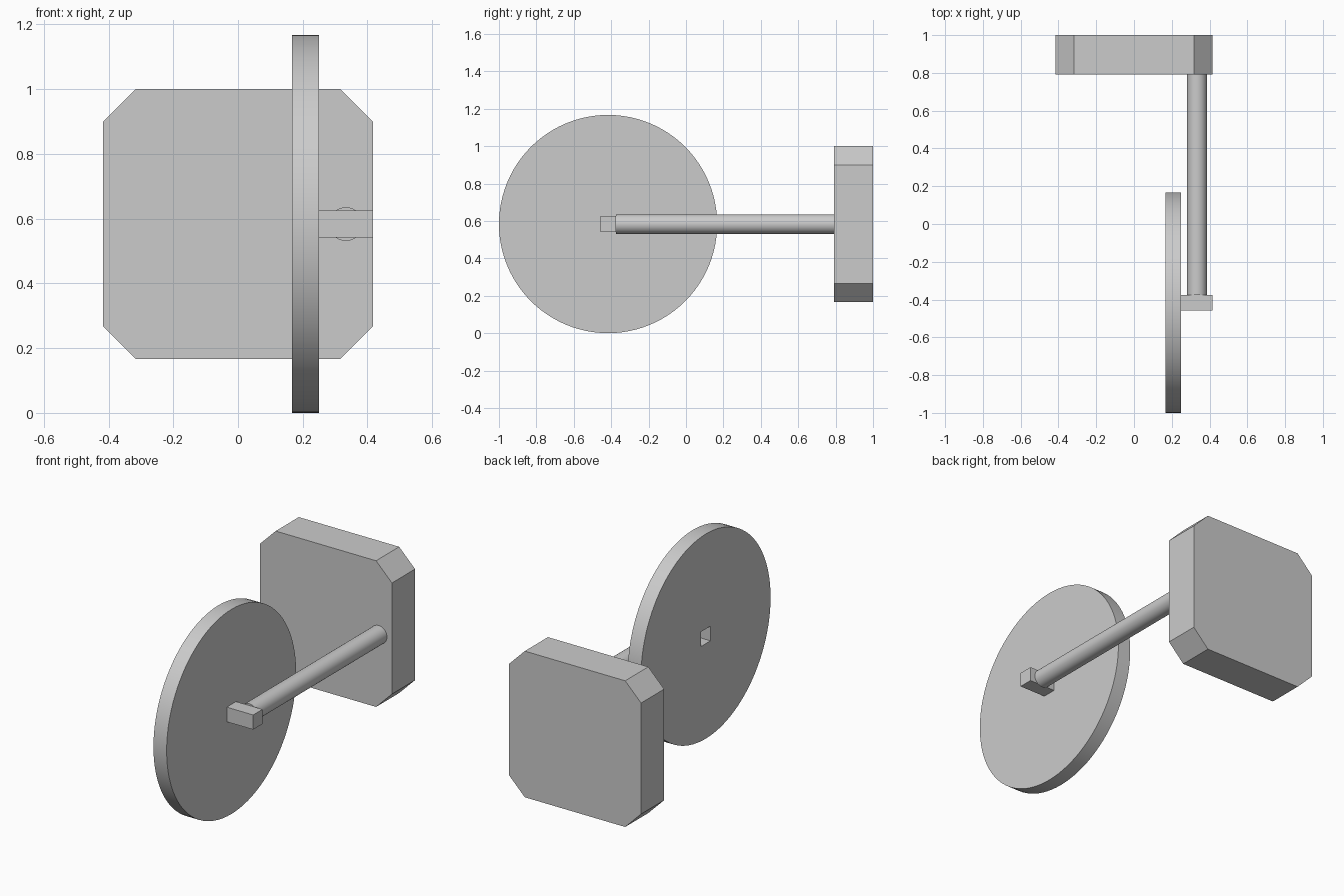
import bpy
import bmesh
from math import pi, radians
from mathutils import Matrix

default = bpy.data.objects.get("Cube")
if default:
    bpy.data.objects.remove(default, do_unlink=True)

U = 1 / 12          # base unit of the design
AXLE_Z = 7 * U      # height shared by every part


def finish(name, bm, smooth=False):
    bmesh.ops.recalc_face_normals(bm, faces=bm.faces[:])
    mesh = bpy.data.meshes.new(name)
    bm.to_mesh(mesh)
    bm.free()
    obj = bpy.data.objects.new(name, mesh)
    bpy.context.collection.objects.link(obj)
    if smooth:
        shade(obj)
    return obj


def shade(obj):
    bpy.ops.object.select_all(action='DESELECT')
    obj.select_set(True)
    bpy.context.view_layer.objects.active = obj
    bpy.ops.object.shade_smooth_by_angle(angle=radians(30))


def box(name, size, center, corner_cut=0):
    """Box whose four edges along y can be chamfered."""
    bm = bmesh.new()
    bmesh.ops.create_cube(bm, size=1)
    bmesh.ops.scale(bm, vec=size, verts=bm.verts)
    if corner_cut:
        edges = [e for e in bm.edges
                 if abs(e.verts[0].co.y - e.verts[1].co.y) > size[1] / 2]
        bmesh.ops.bevel(bm, geom=edges, offset=corner_cut, segments=1,
                        affect='EDGES')
    bmesh.ops.translate(bm, vec=center, verts=bm.verts)
    return finish(name, bm)


def cylinder(name, radius, length, center, axis, sides):
    bm = bmesh.new()
    turn = Matrix.Rotation(pi / 2, 4, 'Y' if axis == 'X' else 'X')
    bmesh.ops.create_cone(bm, cap_ends=True, segments=sides, radius1=radius,
                          radius2=radius, depth=length,
                          matrix=Matrix.Translation(center) @ turn)
    return finish(name, bm, smooth=True)


# Thick back plate with cut corners
box("back_plate", (10 * U, 2.5 * U, 10 * U), (0, 1 - 1.25 * U, AXLE_Z),
    corner_cut=0.1)

# Round rod from the plate to the axle block
rod_start, rod_end = -4.5 * U, 9.5 * U
cylinder("connecting_rod", 0.052, rod_end - rod_start,
         (4 * U, (rod_start + rod_end) / 2, AXLE_Z), 'Y', 48)

# Square axle block beside the wheel
box("axle_block", (2 * U, U, U), (4 * U, -5 * U, AXLE_Z))

# Wheel disc with a square socket at its centre
wheel_center = (2.5 * U, -5 * U, AXLE_Z)
wheel = cylinder("wheel_disc", 7 * U, U, wheel_center, 'X', 96)
cutter = box("socket_cutter", (3 * U, U, U), wheel_center)
cutter.hide_render = True
socket = wheel.modifiers.new("socket", 'BOOLEAN')
socket.operation = 'DIFFERENCE'
socket.solver = 'EXACT'
socket.object = cutter
bpy.context.view_layer.objects.active = wheel
bpy.ops.object.modifier_apply(modifier=socket.name)
bpy.data.objects.remove(cutter, do_unlink=True)
shade(wheel)
